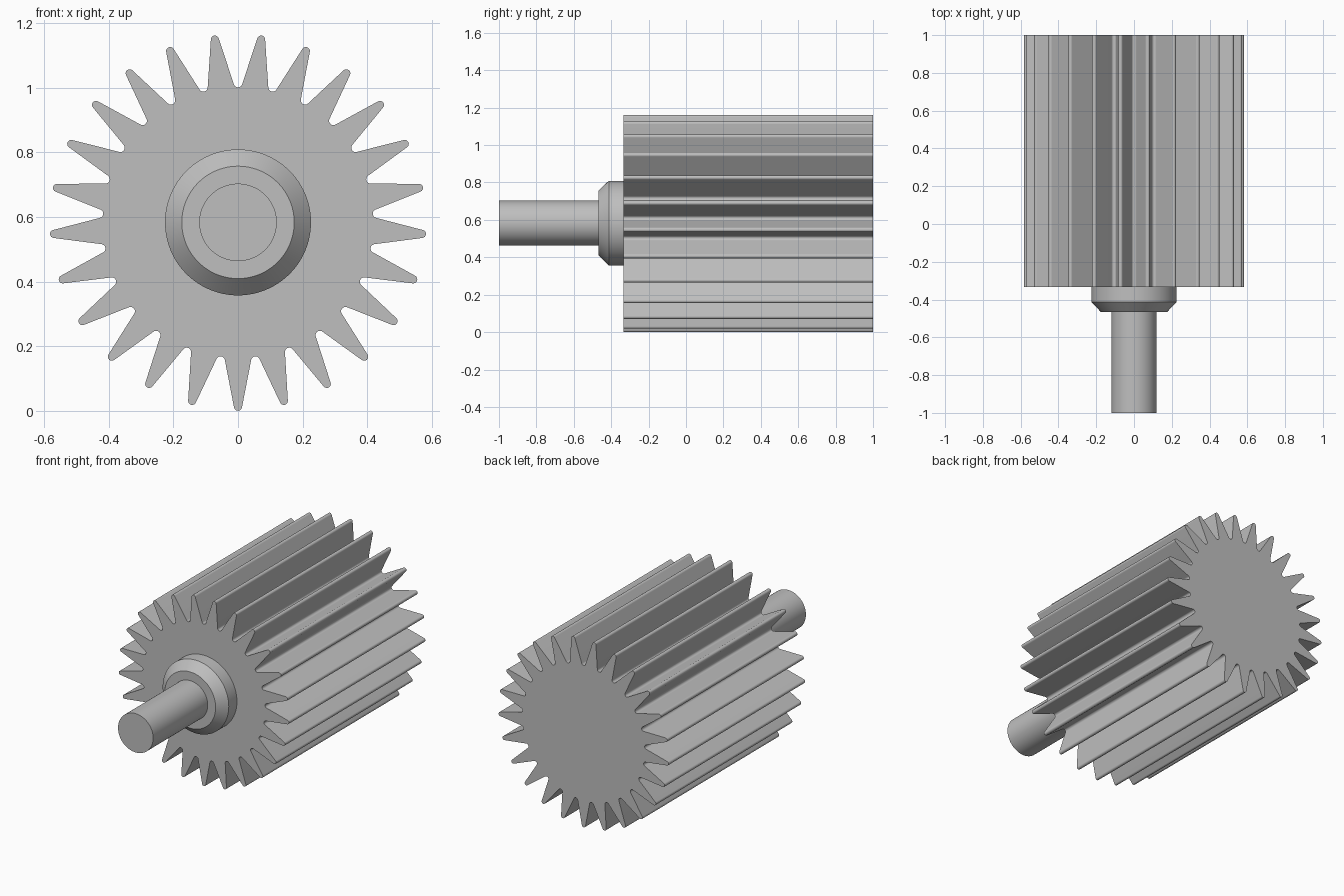
import bpy, bmesh
from math import sin, cos, pi, radians

if "Cube" in bpy.data.objects:
    bpy.data.objects.remove(bpy.data.objects["Cube"], do_unlink=True)

AXIS_Z = 0.583
TEETH = 25
PITCH = 2 * pi / TEETH
TIP_R, ROOT_R = 0.583, 0.418
TIP_ROUND, ROOT_ROUND = 0.0125, 0.0135
FRONT_Y, BACK_Y = -0.333, 1.0

steel = bpy.data.materials.new("grey steel")
steel.use_nodes = True
GREY = (0.52, 0.52, 0.52, 1)
steel.diffuse_color = GREY
steel.node_tree.nodes["Principled BSDF"].inputs["Base Color"].default_value = GREY


def finish(name, bm):
    bmesh.ops.recalc_face_normals(bm, faces=bm.faces)
    mesh = bpy.data.meshes.new(name)
    bm.to_mesh(mesh)
    bm.free()
    mesh.materials.append(steel)
    obj = bpy.data.objects.new(name, mesh)
    bpy.context.collection.objects.link(obj)
    bpy.ops.object.select_all(action="DESELECT")
    obj.select_set(True)
    bpy.context.view_layer.objects.active = obj
    bpy.ops.object.shade_smooth_by_angle(angle=radians(35))
    return obj


def turn(x, r, angle):
    """Turn a point from a frame whose r axis points down the tooth."""
    return (x * cos(angle) + r * sin(angle),
            AXIS_Z + x * sin(angle) - r * cos(angle))


def arc(radius, centre_r, sweep, side, steps=8):
    """Small rounding; side is 1 for a tip and -1 for a root."""
    angles = [sweep * (2 * i / steps - 1) for i in range(steps + 1)]
    return [(radius * sin(a), centre_r + side * radius * cos(a)) for a in angles]


# Gear body: rounded tooth and rounded gap, repeated and extruded
tip = arc(TIP_ROUND, TIP_R - TIP_ROUND, radians(79), 1)
root = arc(ROOT_ROUND, ROOT_R + ROOT_ROUND, radians(72), -1)
outline = []
for i in range(TEETH):
    outline += [turn(x, r, i * PITCH) for x, r in tip]
    outline += [turn(x, r, (i + 0.5) * PITCH) for x, r in root]

bm = bmesh.new()
cap = bm.faces.new([bm.verts.new((x, FRONT_Y, z)) for x, z in outline])
extruded = bmesh.ops.extrude_face_region(bm, geom=[cap], use_keep_orig=True)
moved = [g for g in extruded["geom"] if isinstance(g, bmesh.types.BMVert)]
bmesh.ops.translate(bm, verts=moved, vec=(0, BACK_Y - FRONT_Y, 0))
finish("gear_body", bm)


def lathe(name, profile, segments=96):
    """Solid of revolution about the gear axis from (radius, y) points."""
    bm = bmesh.new()
    rings = []
    for radius, y in profile:
        ring = []
        for i in range(segments):
            x, z = turn(0, radius, 2 * pi * i / segments)
            ring.append(bm.verts.new((x, y, z)))
        rings.append(ring)
    for a, b in zip(rings, rings[1:]):
        for i in range(segments):
            j = (i + 1) % segments
            bm.faces.new((a[i], a[j], b[j], b[i]))
    bm.faces.new(rings[0])
    bm.faces.new(rings[-1])
    return finish(name, bm)


# Chamfered collar and the plain shaft
lathe("collar", [(0.174, -0.467), (0.226, -0.413), (0.226, FRONT_Y)])
lathe("shaft", [(0.12, -1.0), (0.12, -0.467)])
